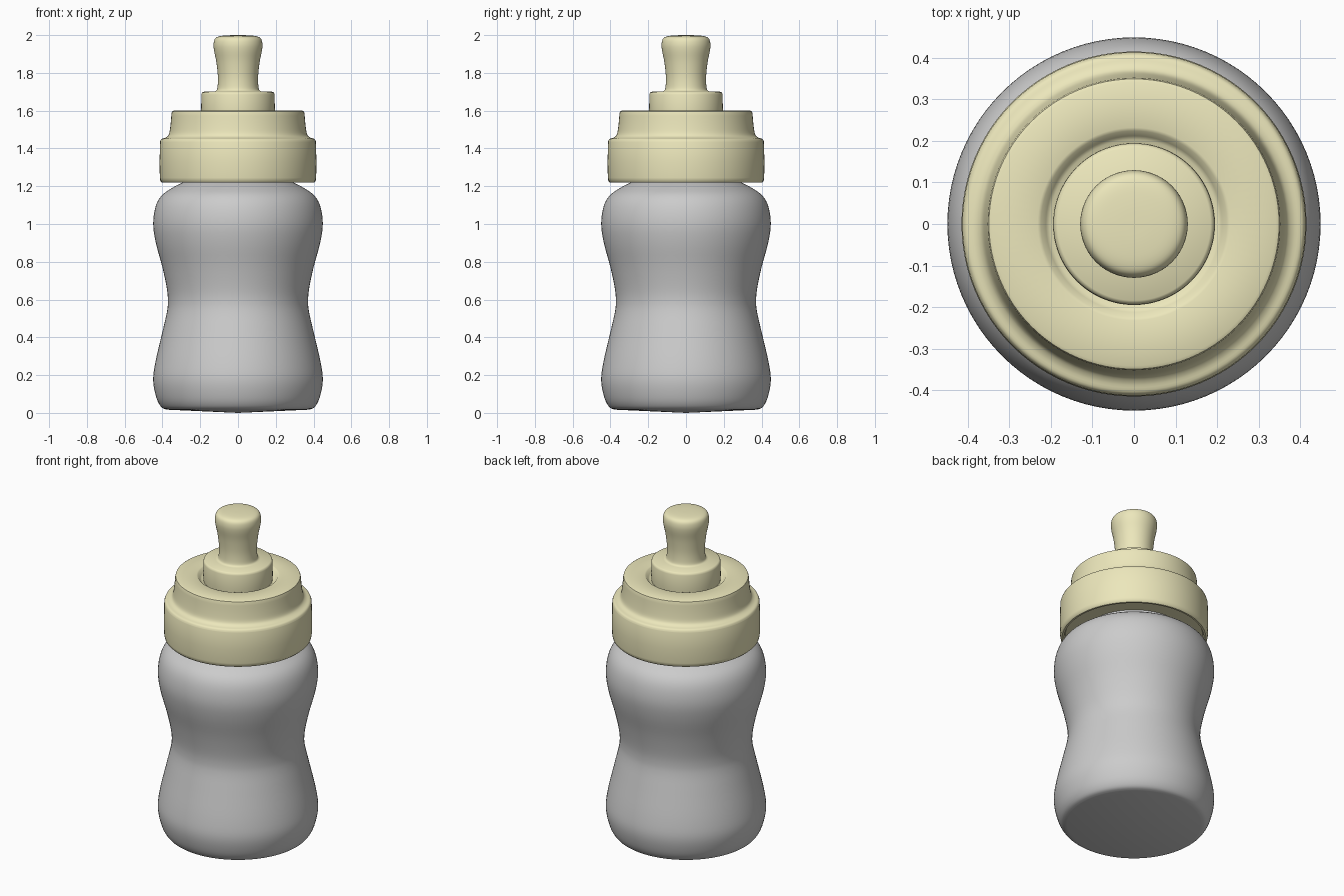
import bpy, bmesh, math

if "Cube" in bpy.data.objects:
    bpy.data.objects.remove(bpy.data.objects["Cube"])

SEGMENTS = 96


def catmull(pts, steps):
    """Smooth a profile of (radius, height) points."""
    out = []
    for i in range(len(pts) - 1):
        a, b, c, d = (pts[max(0, min(len(pts) - 1, i + k))] for k in (-1, 0, 1, 2))
        for s in range(steps):
            t = s / steps
            out.append(tuple(0.5 * (2 * q + (r - p) * t + (2 * p - 5 * q + 4 * r - u) * t * t
                                    + (3 * q - p - 3 * r + u) * t ** 3)
                             for p, q, r, u in zip(a, b, c, d)))
    return out + [pts[-1]]


def lathe(name, profile, material=None):
    """Spin a profile around z."""
    bm = bmesh.new()
    verts = [bm.verts.new((max(r, 0), 0, z)) for r, z in profile]
    edges = [bm.edges.new(p) for p in zip(verts, verts[1:])]
    bmesh.ops.spin(bm, geom=verts + edges, cent=(0, 0, 0), axis=(0, 0, 1),
                   angle=math.tau, steps=SEGMENTS)
    bmesh.ops.remove_doubles(bm, verts=bm.verts[:], dist=1e-5)
    bmesh.ops.recalc_face_normals(bm, faces=bm.faces[:])
    mesh = bpy.data.meshes.new(name)
    bm.to_mesh(mesh)
    bm.free()
    obj = bpy.data.objects.new(name, mesh)
    bpy.context.collection.objects.link(obj)
    if material:
        mesh.materials.append(material)
    bpy.ops.object.select_all(action='DESELECT')
    obj.select_set(True)
    bpy.context.view_layer.objects.active = obj
    bpy.ops.object.shade_smooth_by_angle(angle=math.radians(40))
    return obj


cream = bpy.data.materials.new("cream_plastic")
cream.diffuse_color = (0.84, 0.80, 0.50, 1)
cream.use_nodes = True
cream.node_tree.nodes["Principled BSDF"].inputs["Base Color"].default_value = cream.diffuse_color

# Waisted bottle with a neck hidden inside the cap
body = [(0.375, 0.017), (0.405, 0.03), (0.432, 0.08), (0.449, 0.17), (0.437, 0.27),
        (0.40, 0.43), (0.377, 0.53), (0.371, 0.59), (0.377, 0.66), (0.40, 0.77),
        (0.435, 0.90), (0.449, 1.00), (0.437, 1.09), (0.405, 1.15), (0.35, 1.19), (0.29, 1.222)]
lathe("bottle", [(0, 0.0)] + catmull(body, 4) + [(0.29, 1.30)])

# Stepped screw cap, dished around the teat
cap_step = catmull([(0.413, 1.435), (0.405, 1.45), (0.382, 1.458), (0.366, 1.475),
                    (0.358, 1.52), (0.352, 1.585)], 4)
lathe("screw_cap", [(0.27, 1.235), (0.385, 1.235), (0.392, 1.22), (0.403, 1.22), (0.411, 1.228),
                    (0.414, 1.245), (0.415, 1.33)] + cap_step +
      [(0.349, 1.596), (0.341, 1.60), (0.232, 1.60), (0.224, 1.597), (0.212, 1.58),
       (0.203, 1.572), (0.17, 1.57)], cream)

# Teat: flanged base and flared tip
tip = catmull([(0.125, 1.702), (0.112, 1.71), (0.107, 1.74), (0.107, 1.79), (0.115, 1.86),
               (0.127, 1.92), (0.129, 1.955), (0.121, 1.982), (0.098, 1.994), (0.05, 1.999),
               (0, 2.0)], 4)
lathe("teat", [(0.193, 1.57), (0.195, 1.60), (0.194, 1.685), (0.191, 1.695), (0.184, 1.70)] + tip, cream)
